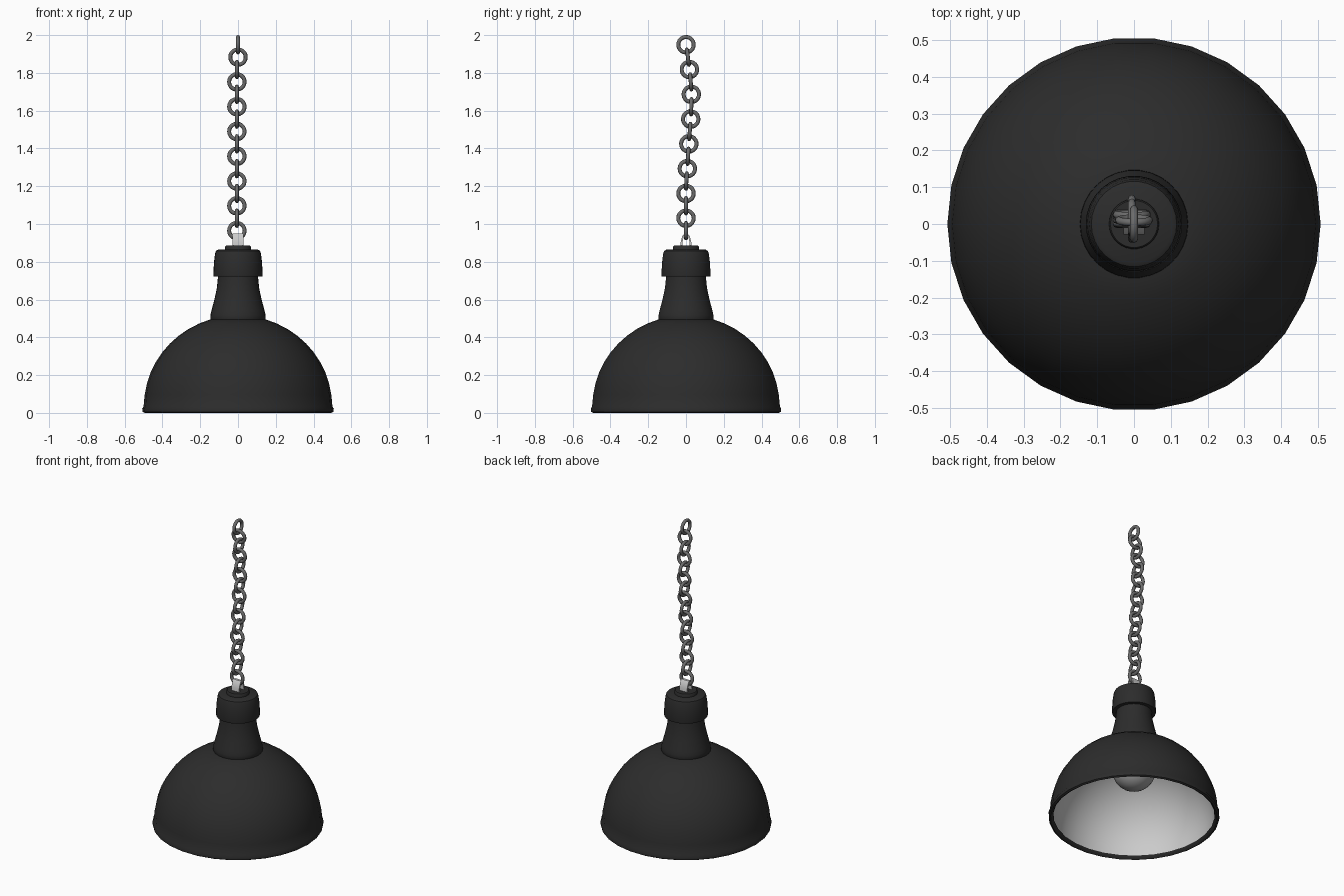
import bpy, bmesh, math
from mathutils import Matrix, Vector

if "Cube" in bpy.data.objects:
    bpy.data.objects.remove(bpy.data.objects["Cube"])


def material(name, v):
    m = bpy.data.materials.new(name)
    m.diffuse_color = (v, v, v, 1)
    m.use_nodes = True
    m.node_tree.nodes["Principled BSDF"].inputs["Base Color"].default_value = m.diffuse_color
    return m


black = material("black_enamel", 0.025)
steel = material("chain_steel", 0.15)
glass = material("bulb_glass", 0.35)


def finish(name, bm, mat=None, angle=40):
    bmesh.ops.recalc_face_normals(bm, faces=bm.faces)
    me = bpy.data.meshes.new(name)
    bm.to_mesh(me)
    bm.free()
    ob = bpy.data.objects.new(name, me)
    bpy.context.collection.objects.link(ob)
    if mat:
        me.materials.append(mat)
    bpy.ops.object.select_all(action='DESELECT')
    ob.select_set(True)
    bpy.context.view_layer.objects.active = ob
    bpy.ops.object.shade_smooth_by_angle(angle=math.radians(angle))
    return ob


def lathe(name, profile, mat=None, segs=30, flip=False):
    """Spin an (r, z) profile around the z axis."""
    bm = bmesh.new()
    vs = [bm.verts.new((r, 0, z)) for r, z in profile]
    es = [bm.edges.new(p) for p in zip(vs, vs[1:])]
    bmesh.ops.spin(bm, geom=vs + es, axis=(0, 0, 1), cent=(0, 0, 0),
                   angle=math.tau, steps=segs)
    bmesh.ops.remove_doubles(bm, verts=bm.verts, dist=1e-5)
    ob = finish(name, bm, mat)
    if flip:
        ob.data.flip_normals()
    return ob


def dome(radius, height, base, last=73, steps=10):
    angs = [math.radians(last * i / steps) for i in range(steps + 1)]
    return [(radius * math.cos(a), base + height * math.sin(a)) for a in angs]


# Shade: outer shell with rolled rim, and pale inner lining
lathe("shade", [(0.478, 0.02), (0.485, 0.006), (0.495, 0.0), (0.505, 0.006),
                (0.507, 0.022), (0.5, 0.034)] + dome(0.498, 0.48, 0.036)[1:]
      + [(0, 0.496)], black)
lathe("shade_lining", dome(0.482, 0.468, 0.018) + [(0, 0.467)], flip=True)

# Flared neck, cap and top collar
lathe("neck", [(0, 0.488), (0.143, 0.488), (0.147, 0.496), (0.146, 0.518),
               (0.141, 0.54), (0.125, 0.6), (0.112, 0.66), (0.106, 0.72),
               (0.104, 0.76)], black)
lathe("cap", [(0.1, 0.722), (0.129, 0.722), (0.131, 0.73), (0.127, 0.8),
              (0.121, 0.845), (0.116, 0.858), (0.105, 0.864), (0, 0.866)], black)
lathe("collar", [(0.068, 0.855), (0.068, 0.88), (0.064, 0.885), (0, 0.885)], black)

# Bulb
a = [math.radians(-90 + 12 * i) for i in range(13)]
lathe("bulb", [(0.13 * math.cos(t) if i else 0, 0.33 + 0.13 * math.sin(t))
               for i, t in enumerate(a)] + [(0.07, 0.465), (0, 0.465)], glass, 24)

# Hanger: flat strip bent into an arch, opening along x
arch = [(0.029, 0.875), (0.028, 0.905), (0.02, 0.935), (0.008, 0.95)]
inner = [(0.02, 0.875), (0.019, 0.903), (0.013, 0.929), (0.004, 0.939)]
bm = bmesh.new()
outline = arch + [(-y, z) for y, z in reversed(arch)]
outline_in = inner + [(-y, z) for y, z in reversed(inner)]
rows = [[bm.verts.new((x, y, z)) for y, z in o]
        for x, o in ((-0.028, outline), (0.028, outline),
                     (0.028, outline_in), (-0.028, outline_in))]
for k in range(4):
    p, q = rows[k], rows[(k + 1) % 4]
    for i in range(len(p) - 1):
        bm.faces.new((p[i], p[i + 1], q[i + 1], q[i]))
finish("hanger", bm)


# Chain: alternating rings following a slight sway in y
def ring(name, centre, tilt, turned):
    R, r, n, m = 0.041, 0.0105, 20, 8
    rot = Matrix.Rotation(tilt, 4, 'X')
    if turned:
        rot = rot @ Matrix.Rotation(math.pi / 2, 4, 'Z')
    bm = bmesh.new()
    g = []
    for i in range(n):
        u = math.tau * i / n
        row = []
        for j in range(m):
            v = math.tau * j / m
            d = R + r * math.cos(v)
            p = Vector((d * math.cos(u), r * math.sin(v), d * math.sin(u)))
            row.append(bm.verts.new(rot @ p + centre))
        g.append(row)
    for i in range(n):
        for j in range(m):
            k, l = (i + 1) % n, (j + 1) % m
            bm.faces.new((g[i][j], g[k][j], g[k][l], g[i][l]))
    finish(name, bm, steel, 60)


sway = [0, 0, 0, 0, 0.002, 0.007, 0.011, 0.015, 0.02, 0.025,
        0.028, 0.028, 0.025, 0.018, 0.01, 0]
step = (1.949 - 0.965) / 15
for i, y in enumerate(sway):
    dy = sway[min(i + 1, 15)] - sway[max(i - 1, 0)]
    ring(f"chain_link_{i + 1}", Vector((-0.006 if i < 14 else 0, y, 0.965 + step * i)),
         -math.atan2(dy, 2 * step), i % 2 == 1)
